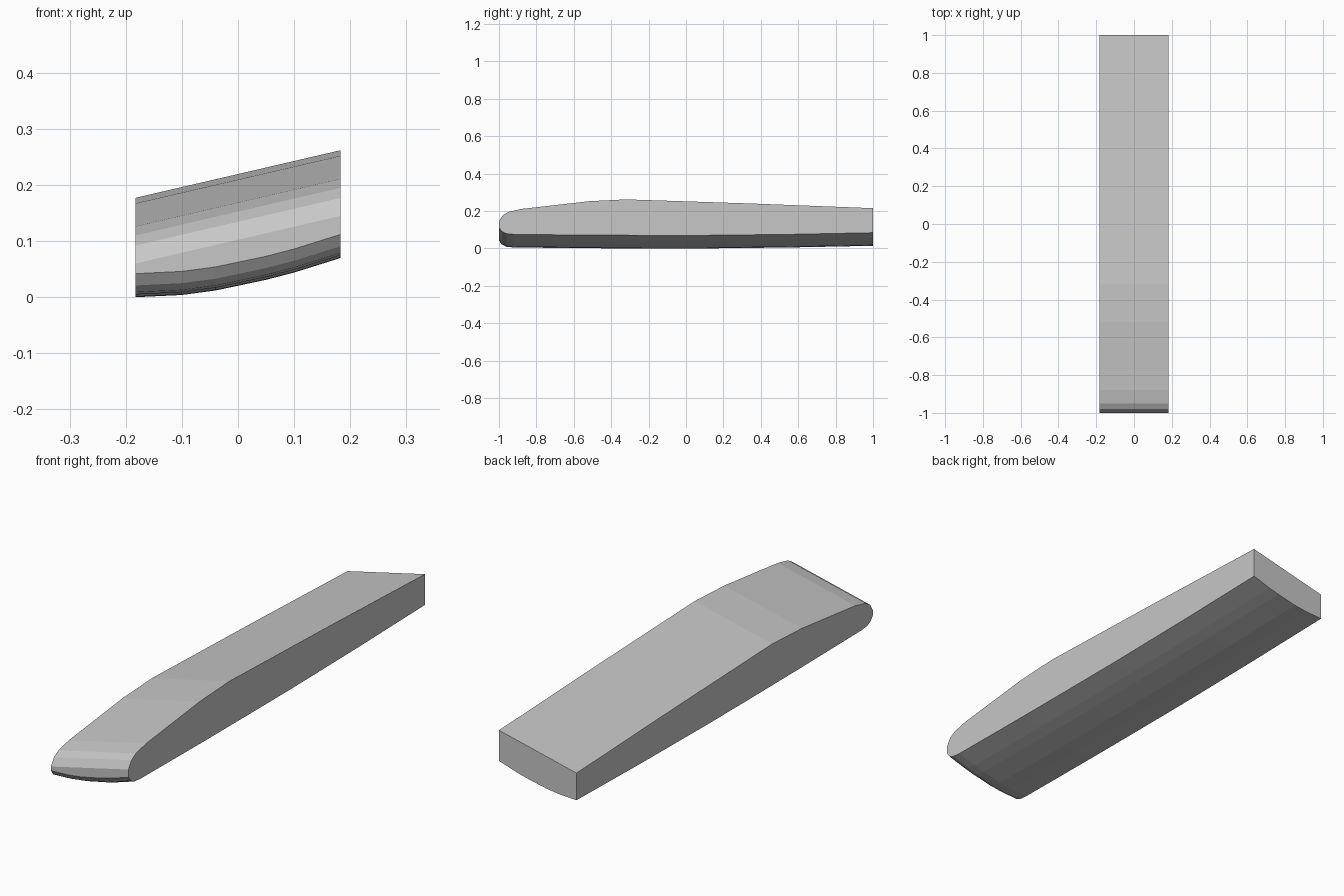
import bpy, bmesh

if "Cube" in bpy.data.objects:
    bpy.data.objects.remove(bpy.data.objects["Cube"])

# Side profile (y, z) on the +x side: over the top to the nose, then back below
TOP = [(1, .215), (.35, .24), (-.32, .262), (-.52, .252), (-.88, .211),
       (-.95, .195), (-.98, .177), (-1, .145)]
LOW = [(-1, .112), (-.985, .091), (-.96, .079), (-.92, .075), (-.5, .071),
       (-.2, .07), (.1, .07), (.55, .075), (1, .084)]
# Curved underside across the width (x, z)
CROSS = [(-.183, 0), (-.1, .004), (-.04, .012), (.05, .031), (.1, .044), (.183, .07)]

bm = bmesh.new()
rings = []
for x, base in CROSS:
    ring = [bm.verts.new((x, y, z + .232 * (x - .183))) for y, z in TOP]
    ring += [bm.verts.new((x, y, z + base - .07)) for y, z in LOW]
    rings.append(ring)

# Skin between profiles; the back end is closed with one flat face
n = len(rings[0])
for a, b in zip(rings, rings[1:]):
    for i in range(n - 1):
        bm.faces.new((a[i], a[i + 1], b[i + 1], b[i]))
bm.faces.new([r[0] for r in rings] + [r[-1] for r in reversed(rings)])
# Flat side walls
bm.faces.new(rings[0])
bm.faces.new(rings[-1])
bmesh.ops.recalc_face_normals(bm, faces=bm.faces)

mesh = bpy.data.meshes.new("curved_panel")
bm.to_mesh(mesh)
bm.free()
grey = bpy.data.materials.new("light grey")
grey.diffuse_color = (.57, .57, .57, 1)
grey.use_nodes = True
grey.node_tree.nodes["Principled BSDF"].inputs["Base Color"].default_value = grey.diffuse_color
mesh.materials.append(grey)
panel = bpy.data.objects.new("curved_panel", mesh)
bpy.context.collection.objects.link(panel)
